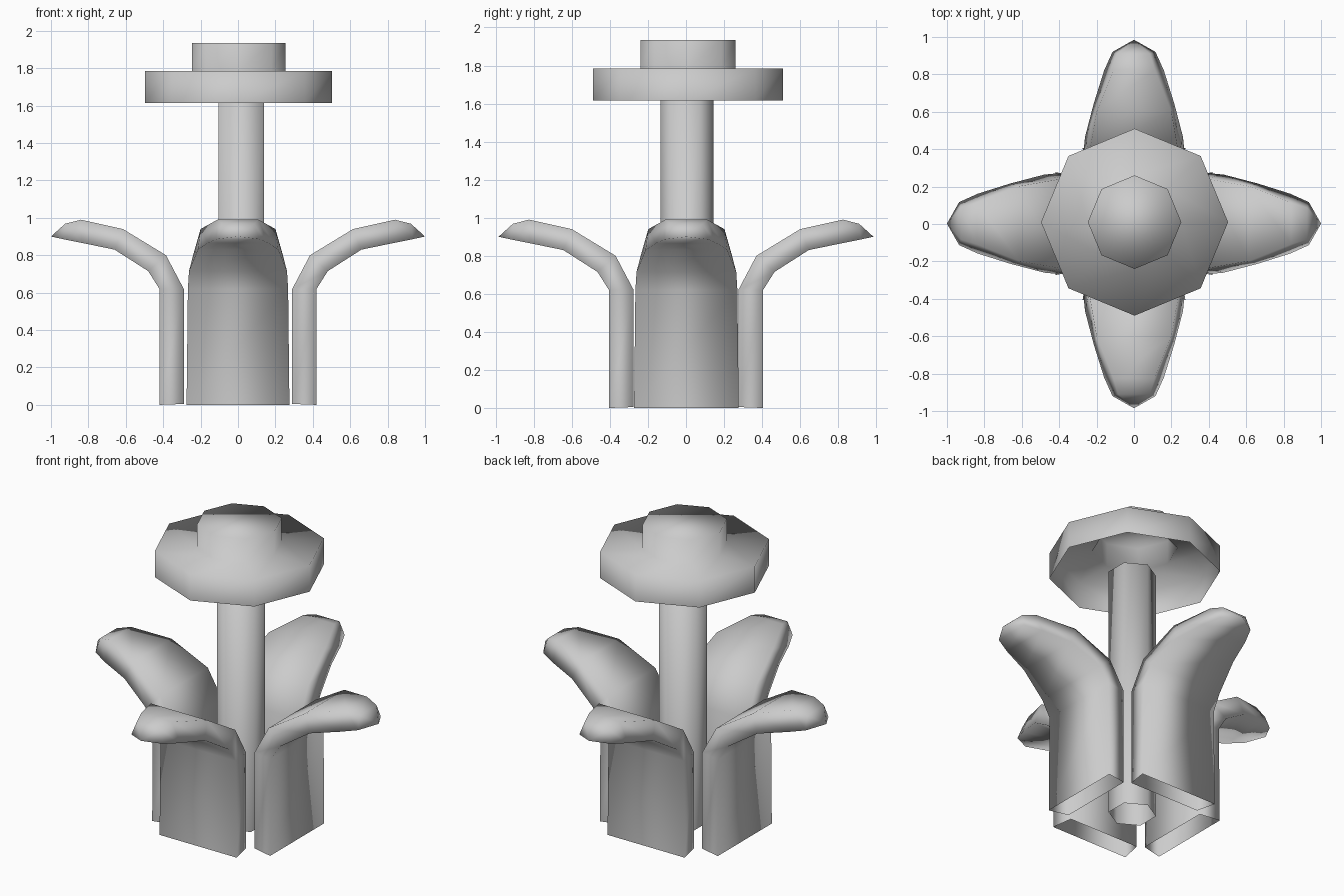
import bpy
import bmesh
from math import cos, sin, pi
from mathutils import Matrix

cube = bpy.data.objects.get("Cube")
if cube:
    bpy.data.objects.remove(cube, do_unlink=True)

# Single plain grey
grey = bpy.data.materials.new("light_grey")
grey.use_nodes = True
colour = (0.6, 0.6, 0.6, 1)
grey.diffuse_color = colour
grey.node_tree.nodes["Principled BSDF"].inputs["Base Color"].default_value = colour


def finish(name, bm):
    bmesh.ops.recalc_face_normals(bm, faces=bm.faces[:])
    for face in bm.faces:
        face.smooth = True
    mesh = bpy.data.meshes.new(name)
    bm.to_mesh(mesh)
    bm.free()
    mesh.materials.append(grey)
    obj = bpy.data.objects.new(name, mesh)
    bpy.context.collection.objects.link(obj)
    return obj


def bridge(bm, rings):
    """Join neighbouring closed rings with quads."""
    for low, high in zip(rings, rings[1:]):
        n = len(low)
        for i in range(n):
            j = (i + 1) % n
            bm.faces.new((low[i], low[j], high[j], high[i]))


def turned(name, profile, sides, centre, start=0.0):
    """Open-bottomed turned shape with a flat top."""
    bm = bmesh.new()
    angles = [start + 2 * pi * i / sides for i in range(sides)]
    rings = [[bm.verts.new((centre[0] + r * cos(a), centre[1] + r * sin(a), z))
              for a in angles] for r, z in profile]
    bridge(bm, rings)
    bm.faces.new(rings[-1])
    return finish(name, bm)


# Flower head: stepped octagonal cap, hollow underneath
turned("flower_head", [(0.5, 1.615), (0.5, 1.785), (0.25, 1.785), (0.25, 1.935)],
       8, (0.003, 0.01))

# Stem: six-sided tube
turned("stem", [(0.14, 0), (0.14, 1.62)], 6, (0.0175, 0.005), pi / 2)

# Leaf sections: outer (distance, height, half width), inner (the same)
SECTIONS = [
    ((0.415, 0, 0.275), (0.285, 0.005, 0.25)),
    ((0.415, 0.62, 0.268), (0.285, 0.62, 0.25)),
    ((0.475, 0.715, 0.262), (0.38, 0.80, 0.24)),
    ((0.655, 0.83, 0.215), (0.61, 0.94, 0.20)),
    ((0.83, 0.866, 0.16), (0.835, 0.99, 0.11)),
    ((0.93, 0.886, 0.115), (0.92, 0.968, 0.085)),
]
TIP = (0.995, 0.90)


def leaf(name, angle, shift):
    bm = bmesh.new()
    rings = []
    for (xo, zo, wo), (xi, zi, wi) in SECTIONS:
        corners = [(xo, -wo, zo), (xo, wo, zo), (xi, wi, zi), (xi, -wi, zi)]
        rings.append([bm.verts.new(c) for c in corners])
    bridge(bm, rings)
    tip = bm.verts.new((TIP[0], 0, TIP[1]))
    last = rings[-1]
    for i in range(4):
        bm.faces.new((last[i], last[(i + 1) % 4], tip))
    place = Matrix.Translation(shift) @ Matrix.Rotation(angle, 4, "Z")
    bmesh.ops.transform(bm, matrix=place, verts=bm.verts[:])
    return finish(name, bm)


# Four leaves around the stem
leaf("left_leaf", 0, (0.005, 0.002, 0))
leaf("back_leaf", pi / 2, (0, -0.01, 0))
leaf("right_leaf", pi, (-0.005, 0.002, 0))
leaf("front_leaf", -pi / 2, (0, 0.01, 0))
